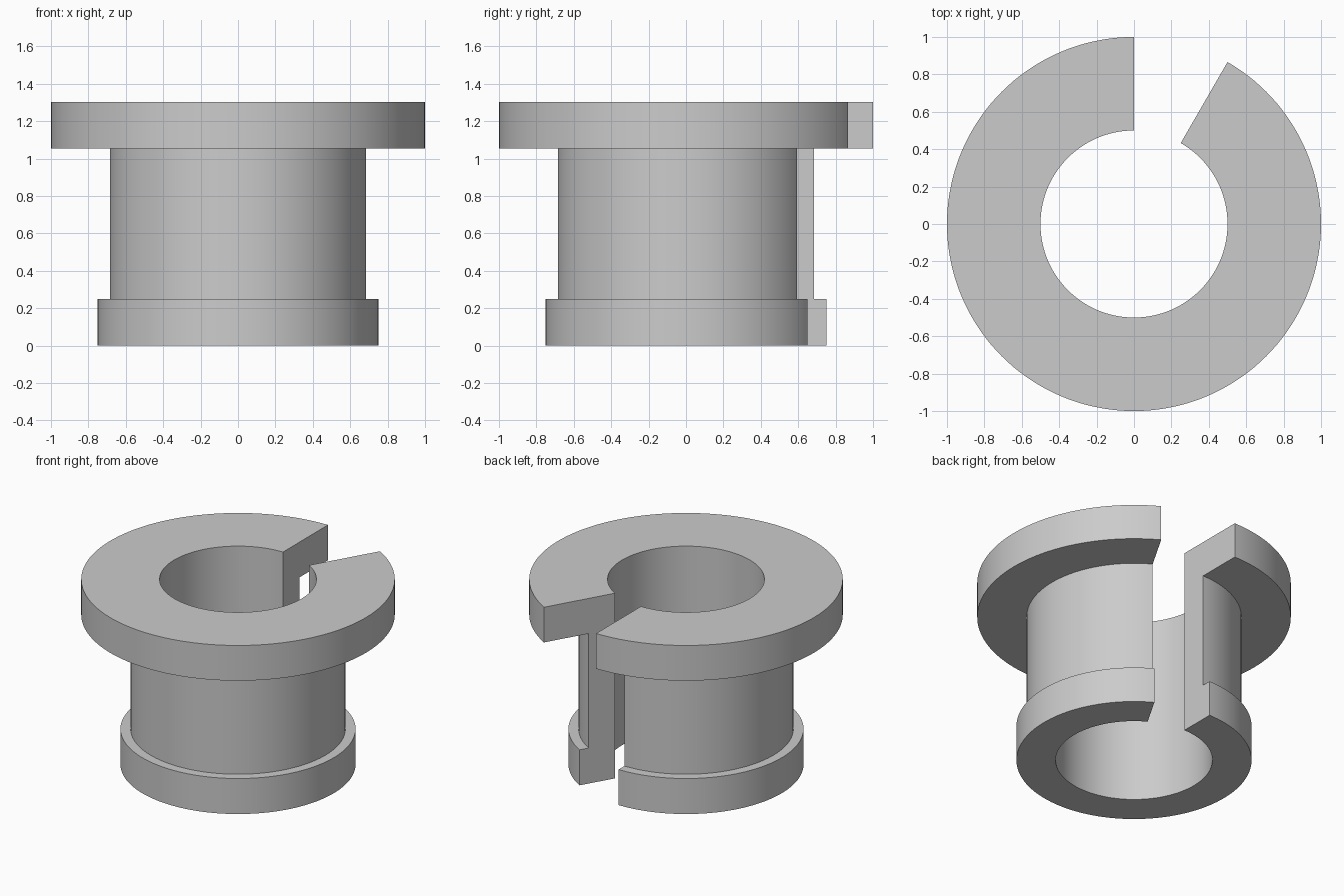
import bpy, bmesh
from math import radians, sin, cos

if "Cube" in bpy.data.objects:
    bpy.data.objects.remove(bpy.data.objects["Cube"])

# Half cross-section (radius, height): bore, wide top flange, neck, base ring
INNER = 0.5
PROFILE = [(INNER, 0), (0.75, 0), (0.75, 0.25), (0.685, 0.25), (0.685, 1.055),
           (1.0, 1.055), (1.0, 1.303), (INNER, 1.303),
           (INNER, 1.055), (INNER, 0.25)]
START, SWEEP, STEPS = 90, 330, 132   # leaves a 30 degree slot at the back

bm = bmesh.new()

# Sweep the cross-section around z
rings = []
for i in range(STEPS + 1):
    a = radians(START + SWEEP * i / STEPS)
    rings.append([bm.verts.new((r * cos(a), r * sin(a), z)) for r, z in PROFILE])
n = len(PROFILE)
for a, b in zip(rings, rings[1:]):
    for j in range(n):
        k = (j + 1) % n
        bm.faces.new((a[j], a[k], b[k], b[j]))

# Close both slot walls: base, neck and flange sections
for ring in (rings[0], rings[-1]):
    for idx in ((0, 1, 2, 3, 9), (9, 3, 4, 8), (8, 4, 5, 6, 7)):
        bm.faces.new([ring[i] for i in idx])
bmesh.ops.recalc_face_normals(bm, faces=bm.faces)

mesh = bpy.data.meshes.new("slotted_bushing")
bm.to_mesh(mesh)
bm.free()
bushing = bpy.data.objects.new("slotted_bushing", mesh)
bpy.context.collection.objects.link(bushing)

# Smooth curved walls, keep rims and slot edges sharp
bpy.context.view_layer.objects.active = bushing
bushing.select_set(True)
bpy.ops.object.shade_smooth_by_angle(angle=radians(30))
